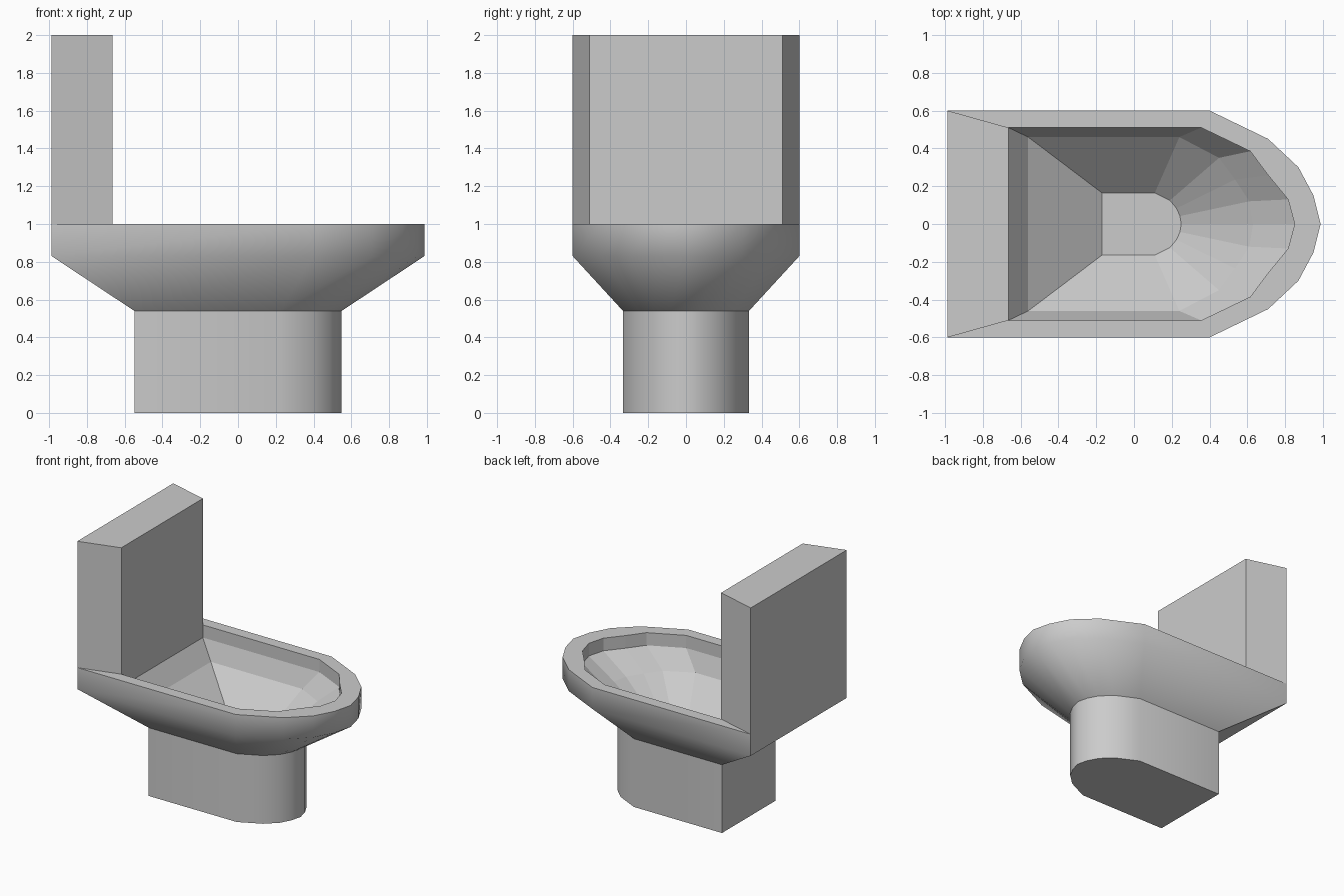
import bpy

if "Cube" in bpy.data.objects:
    bpy.data.objects.remove(bpy.data.objects["Cube"])

# Half outlines, from the front centre round to the rear corner
OUTER = [(0.987, 0), (0.95, 0.15), (0.87, 0.30), (0.71, 0.45), (0.40, 0.60), (-0.987, 0.60)]
INNER = [(0.85, 0), (0.815, 0.13), (0.71, 0.258), (0.615, 0.385), (0.355, 0.51), (-0.665, 0.51)]
BASIN = [(0.63, 0), (0.61, 0.12), (0.535, 0.235), (0.45, 0.35), (0.24, 0.46), (-0.56, 0.46)]
FLOOR = [(0.25, 0), (0.243, 0.042), (0.225, 0.083), (0.19, 0.125), (0.11, 0.165), (-0.17, 0.165)]
REAR = len(OUTER) - 1      # index of the segment across the back


def ring(half, z, scale=1.0):
    """Mirror a half outline into a closed counter-clockwise ring."""
    full = half + [(x, -y) for x, y in reversed(half[1:])]
    return [(x * scale, y * scale, z) for x, y in full]


def loft(name, rings, smooth_bands=(), skip=(), cap_first=False, cap_last=False):
    """Join successive rings with quads; rear quads stay flat."""
    n = len(rings[0])
    verts = [v for r in rings for v in r]
    faces, smooth = [], []
    for b in range(len(rings) - 1):
        for i in range(n):
            if (b, i) in skip:
                continue
            j = (i + 1) % n
            faces.append((b * n + i, b * n + j, (b + 1) * n + j, (b + 1) * n + i))
            smooth.append(b in smooth_bands and i != REAR)
    if cap_first:
        faces.append(tuple(reversed(range(n))))
        smooth.append(False)
    if cap_last:
        faces.append(tuple(range((len(rings) - 1) * n, len(rings) * n)))
        smooth.append(False)
    mesh = bpy.data.meshes.new(name)
    mesh.from_pydata(verts, [], faces)
    mesh.polygons.foreach_set("use_smooth", smooth)
    mesh.update()
    obj = bpy.data.objects.new(name, mesh)
    bpy.context.collection.objects.link(obj)
    return obj


NECK = 0.556   # pedestal outline relative to the rim

# Pedestal
loft("pedestal", [ring(OUTER, 0, NECK), ring(OUTER, 0.54, NECK)],
     smooth_bands=(0,), cap_first=True)

# Bowl: outer shell, rim (open under the cistern), hollow basin
loft("bowl", [ring(OUTER, 0.54, NECK), ring(OUTER, 0.83), ring(OUTER, 1.0),
              ring(INNER, 1.0), ring(INNER, 0.90), ring(BASIN, 0.755), ring(FLOOR, 0.46)],
     smooth_bands=(0, 1), skip={(2, REAR)}, cap_last=True)

# Cistern rising from the rear of the rim
plan = [INNER[-1], OUTER[-1]]
plan += [(x, -y) for x, y in reversed(plan)]
loft("cistern", [[(x, y, z) for x, y in plan] for z in (1.0, 2.0)], cap_last=True)
